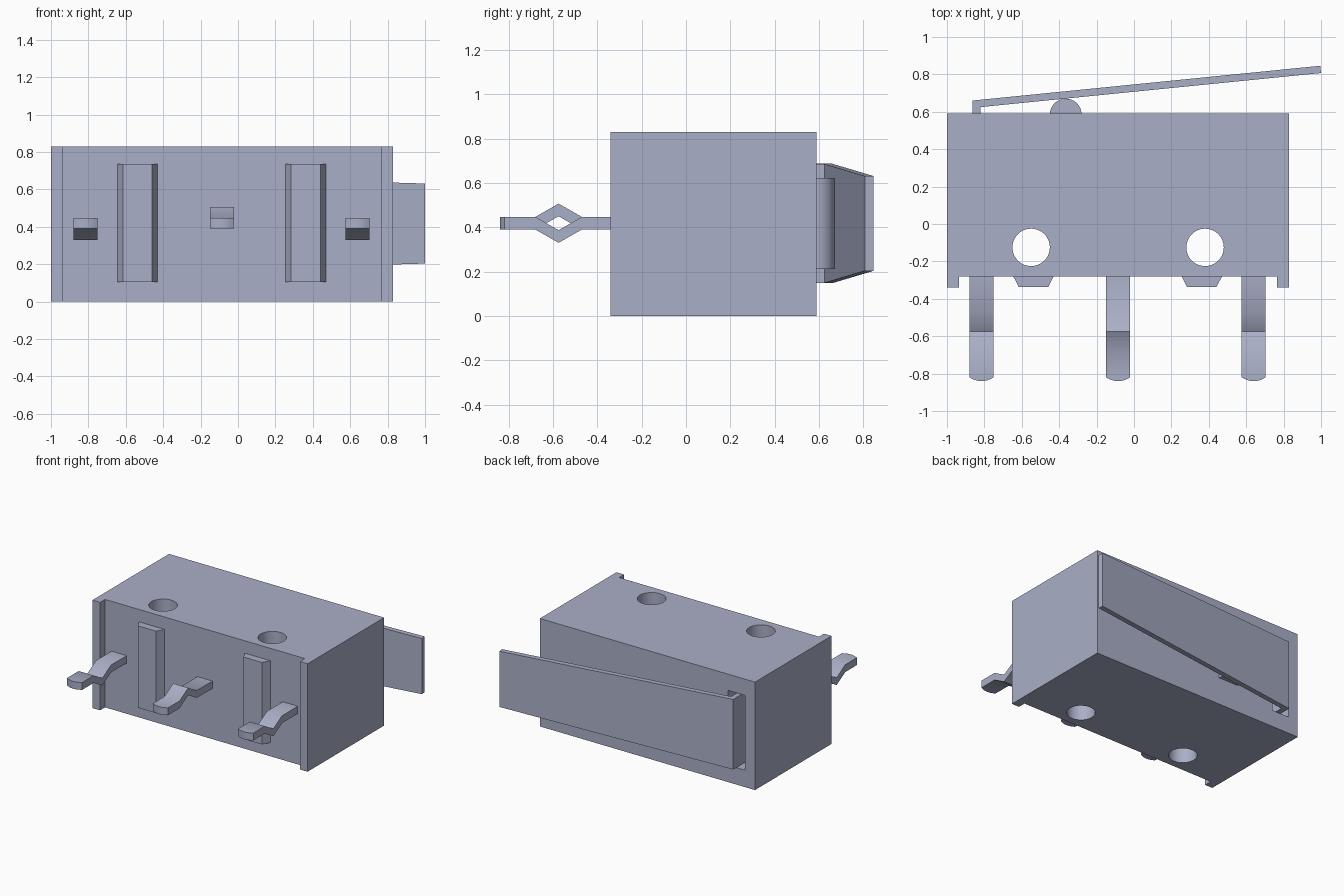
import bpy, bmesh
from math import sin, cos, pi, radians

if "Cube" in bpy.data.objects:
    bpy.data.objects.remove(bpy.data.objects["Cube"], do_unlink=True)

GREY = (0.40, 0.43, 0.57, 1)
mat = bpy.data.materials.new("blue grey")
mat.use_nodes = True
mat.diffuse_color = GREY
mat.node_tree.nodes["Principled BSDF"].inputs["Base Color"].default_value = GREY


def prism(name, outline, low, high, axis="z"):
    """Extrude an outline: (x, y) along z, or (y, z) along x."""
    place = (lambda p, h: (p[0], p[1], h)) if axis == "z" else (lambda p, h: (h, p[0], p[1]))
    bm = bmesh.new()
    face = bm.faces.new([bm.verts.new(place(p, low)) for p in outline])
    new = bmesh.ops.extrude_face_region(bm, geom=[face])["geom"]
    shift = (0, 0, high - low) if axis == "z" else (high - low, 0, 0)
    bmesh.ops.translate(bm, verts=[v for v in new if isinstance(v, bmesh.types.BMVert)], vec=shift)
    bmesh.ops.recalc_face_normals(bm, faces=bm.faces)
    mesh = bpy.data.meshes.new(name)
    bm.to_mesh(mesh)
    bm.free()
    mesh.materials.append(mat)
    obj = bpy.data.objects.new(name, mesh)
    bpy.context.collection.objects.link(obj)
    return obj


def smooth(obj):
    bpy.ops.object.select_all(action="DESELECT")
    obj.select_set(True)
    bpy.context.view_layer.objects.active = obj
    bpy.ops.object.shade_smooth_by_angle(angle=radians(32))


def arc(cx, cy, r, start, end, n):
    return [(cx + r * cos(start + (end - start) * i / n),
             cy + r * sin(start + (end - start) * i / n)) for i in range(n + 1)]


def cut(obj, cutter):
    mod = obj.modifiers.new("cut", "BOOLEAN")
    mod.operation = "DIFFERENCE"
    mod.solver = "EXACT"
    mod.object = cutter
    bpy.context.view_layer.objects.active = obj
    bpy.ops.object.modifier_apply(modifier=mod.name)
    bpy.data.objects.remove(cutter, do_unlink=True)


# Housing with a raised lip at each end of the front
housing = prism("housing", [(-1, 0.59), (-1, -0.34), (-0.935, -0.34), (-0.935, -0.28),
                            (0.765, -0.28), (0.765, -0.34), (0.83, -0.34), (0.83, 0.59)], 0, 0.83)

# Mounting holes and lever slot
for x in (-0.55, 0.38):
    cut(housing, prism("hole_cutter", arc(x, -0.125, 0.1, 0, 2 * pi, 48)[:-1], -0.1, 1))
cut(housing, prism("slot_cutter", [(-0.915, 0.49), (-0.77, 0.49), (-0.77, 0.7), (-0.915, 0.7)],
                   0.13, 0.705))
smooth(housing)

# Tapered ribs on the front
for side, x in (("right", -0.5375), ("left", 0.3625)):
    prism(side + "_rib", [(x - 0.108, -0.28), (x - 0.078, -0.338),
                          (x + 0.078, -0.338), (x + 0.108, -0.28)], 0.105, 0.735)

# Kinked terminals with rounded tips
for side, x, bend in (("right", -0.815, -0.06), ("middle", -0.085, 0.06), ("left", 0.64, -0.06)):
    path = [(-0.26, 0), (-0.47, 0), (-0.575, bend), (-0.68, 0), (-0.86, 0)]
    outline = [(y, 0.39 + z) for y, z in path] + [(y, 0.447 + z) for y, z in reversed(path)]
    terminal = prism(side + "_terminal", outline, x - 0.064, x + 0.064, "x")
    tip = [(x + 0.1, -0.95), (x + 0.1, -0.82)]
    tip += [(x + 0.064 * (1 - i / 6), -0.82 - 0.02 * (1 - (1 - i / 6) ** 2)) for i in range(13)]
    tip += [(x - 0.1, -0.82), (x - 0.1, -0.95)]
    cut(terminal, prism("tip_cutter", tip, 0.3, 0.55))
    smooth(terminal)

# Half-round plunger
smooth(prism("plunger", arc(-0.365, 0.585, 0.085, 0, pi, 24), 0.212, 0.622))

# Bent lever, narrowing toward its free end
lever = prism("lever", [(-0.863, 0.49), (-0.822, 0.49), (-0.822, 0.625), (1, 0.807),
                        (0.996, 0.846), (-0.863, 0.66)], -1, 1)
for v in lever.data.vertices:
    along = max(0, (v.co.x + 0.863) / 1.86)
    v.co.z = 0.4175 + v.co.z * (0.2695 - 0.0555 * along)
